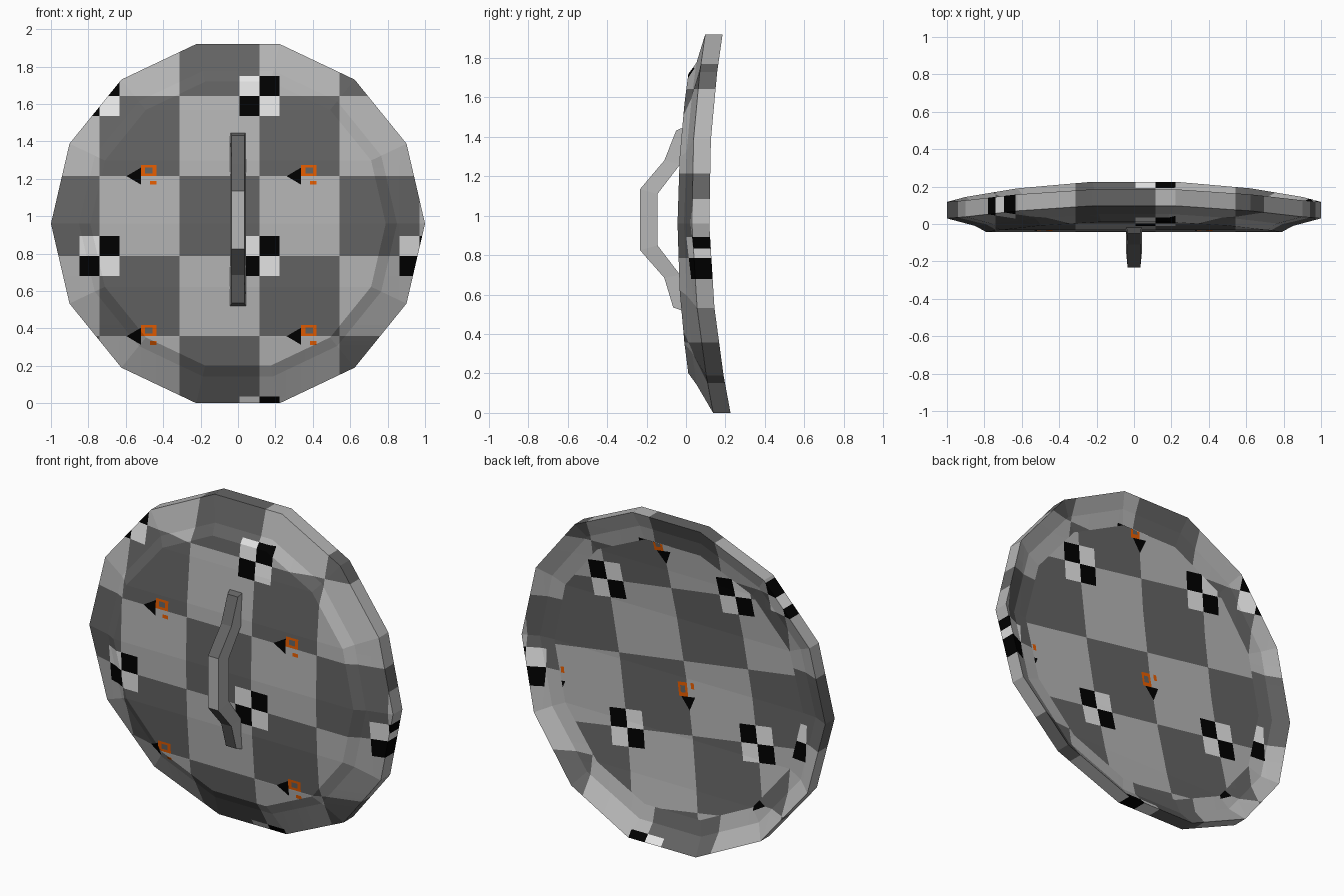
import bpy, bmesh, math
from mathutils import Vector

if "Cube" in bpy.data.objects:
    bpy.data.objects.remove(bpy.data.objects["Cube"])

N = 14            # sides of the disc
ZC = 0.96         # disc centre height


def material(name, r, g, b):
    m = bpy.data.materials.new(name)
    m.diffuse_color = (r, g, b, 1)
    m.use_nodes = True
    m.node_tree.nodes["Principled BSDF"].inputs["Base Color"].default_value = m.diffuse_color
    return m


MATS = [material("dark grey", 0.127, 0.127, 0.127),
        material("light grey", 0.465, 0.465, 0.465),
        material("black", 0.0, 0.0, 0.0),
        material("off white", 0.80, 0.80, 0.80),
        material("orange", 0.80, 0.11, 0.0)]
DARK, LIGHT, BLACK, WHITE, ORANGE = range(5)


def finish(bm, name):
    me = bpy.data.meshes.new(name)
    bm.to_mesh(me)
    bm.free()
    for m in MATS:
        me.materials.append(m)
    ob = bpy.data.objects.new(name, me)
    bpy.context.collection.objects.link(ob)
    return ob


def ring(bm, r, off):
    """14-sided ring, bent backwards towards top and bottom."""
    out = []
    for i in range(N):
        a = 2 * math.pi * i / N
        dz = r * math.sin(a) * 0.985
        y = off + 0.095 * dz * dz
        if r > 0.95:
            y -= 0.021 * dz
        out.append(bm.verts.new((r * math.cos(a), y, ZC + dz)))
    return out


def shell(rings):
    """Bands from ring to ring, closed by a panel of bent strips."""
    bm = bmesh.new()
    rs = [ring(bm, *p) for p in rings]
    for o, n in zip(rs, rs[1:]):
        for i in range(N):
            j = (i + 1) % N
            bm.faces.new((o[i], o[j], n[j], n[i]))
    p = rs[-1]
    for j in range(-3, 3):
        bm.faces.new((p[j % N], p[(j + 1) % N], p[(6 - j) % N], p[(7 - j) % N]))
    return bm


def paint(bm, origin, ua, va, h):
    """Cut the surface along the check pattern and colour the pieces."""
    o = Vector((origin[0], 0, origin[1]))
    U = Vector((ua[0], 0, ua[1])).normalized()
    V = Vector((va[0], 0, va[1])).normalized()

    def cut(co, no, faces):
        geom = set(faces)
        for f in faces:
            geom.update(f.edges)
            geom.update(f.verts)
        bmesh.ops.bisect_plane(bm, geom=list(geom), dist=1e-5, plane_co=co, plane_no=no)

    def local(f):
        d = f.calc_center_median() - o
        a = d.dot(U)
        b = d.dot(V)
        return a, b, (a + h) % (2 * h) - h, (b + h) % (2 * h) - h, b % (2 * h) - h

    ulines = (0, -.107, .107, h, .145, .223, .305, .245, .285, .27)
    vlines = (0, -.107, .107, h, h - .046, h - .025, h, h + .015, h + .046, h + .06)
    for axis, lines in ((U, ulines), (V, vlines)):
        for k in range(-3, 4):
            for t in lines:
                s = k * 2 * h + t
                if abs(o.dot(axis) + s - ZC * axis.z) < 1.02:
                    cut(o + axis * s, axis, bm.faces[:])

    # slanted sides of the small arrow marks
    def arrow_faces(tip):
        found = []
        for f in bm.faces:
            d = f.calc_center_median() - tip
            if 0 < d.dot(U) < .078 and abs(d.dot(V)) < .046:
                found.append(f)
        return found

    for i in range(-2, 3):
        for j in range(-3, 3):
            tip = o + U * (i * 2 * h + .145) + V * (j * 2 * h + h)
            for s in (1, -1):
                near = arrow_faces(tip)
                if near:
                    cut(tip, V - U * (s * .59), near)

    for f in bm.faces:
        u, v, a, b, c = local(f)
        mi = LIGHT if (math.floor(u / h) + math.floor(v / h)) % 2 == 0 else DARK
        if abs(a) < .107 and abs(b) < .107:                    # small quartered squares
            mi = BLACK if a * b > 0 else WHITE
        elif .145 < a < .223 and abs(c) < .59 * (a - .145):    # arrow
            mi = BLACK
        elif .223 < a < .305 and 0 < c < .06:                  # orange frame
            if not (.245 < a < .285 and .015 < c < .046):
                mi = ORANGE
        elif .27 < a < .305 and -.046 < c < -.025:             # orange dash
            mi = ORANGE
        f.material_index = mi


# rear rim, outer wall and front face
front = shell([(.82, .068), (.908, .076), (1.0, .118), (1.0, .03), (.85, -.01), (.79, -.043)])
paint(front, (.115, 1.642), (1, 0), (0, 1), .428)
finish(front, "rim_and_front")

# back panel, its pattern turned a quarter and slightly askew
back = shell([(.82, .068)])
bmesh.ops.reverse_faces(back, faces=back.faces[:])
paint(back, (.456, 1.423), (.148, .989), (.989, -.148), .431)
finish(back, "back_panel")

# bent grip: (outer y, z, inner y, z) along its length
path = [(-.05, 1.432, -.005, 1.452), (-.11, 1.28, -.03, 1.26), (-.233, 1.135, -.145, 1.11),
        (-.233, .825, -.145, .85), (-.11, .685, -.03, .70), (-.065, .535, -.015, .517)]
bm = bmesh.new()
secs = [[bm.verts.new(p) for p in ((-.034, a, b), (.034, a, b), (.043, c, d), (-.043, c, d))]
        for a, b, c, d in path]
for n, (s, t) in enumerate(zip(secs, secs[1:])):
    for i in range(4):
        j = (i + 1) % 4
        f = bm.faces.new((s[i], s[j], t[j], t[i]))
        f.material_index = LIGHT if (i % 2 or n == 2) else DARK
bm.faces.new(secs[0])
bm.faces.new(secs[-1])
bmesh.ops.recalc_face_normals(bm, faces=bm.faces[:])
finish(bm, "handle")
